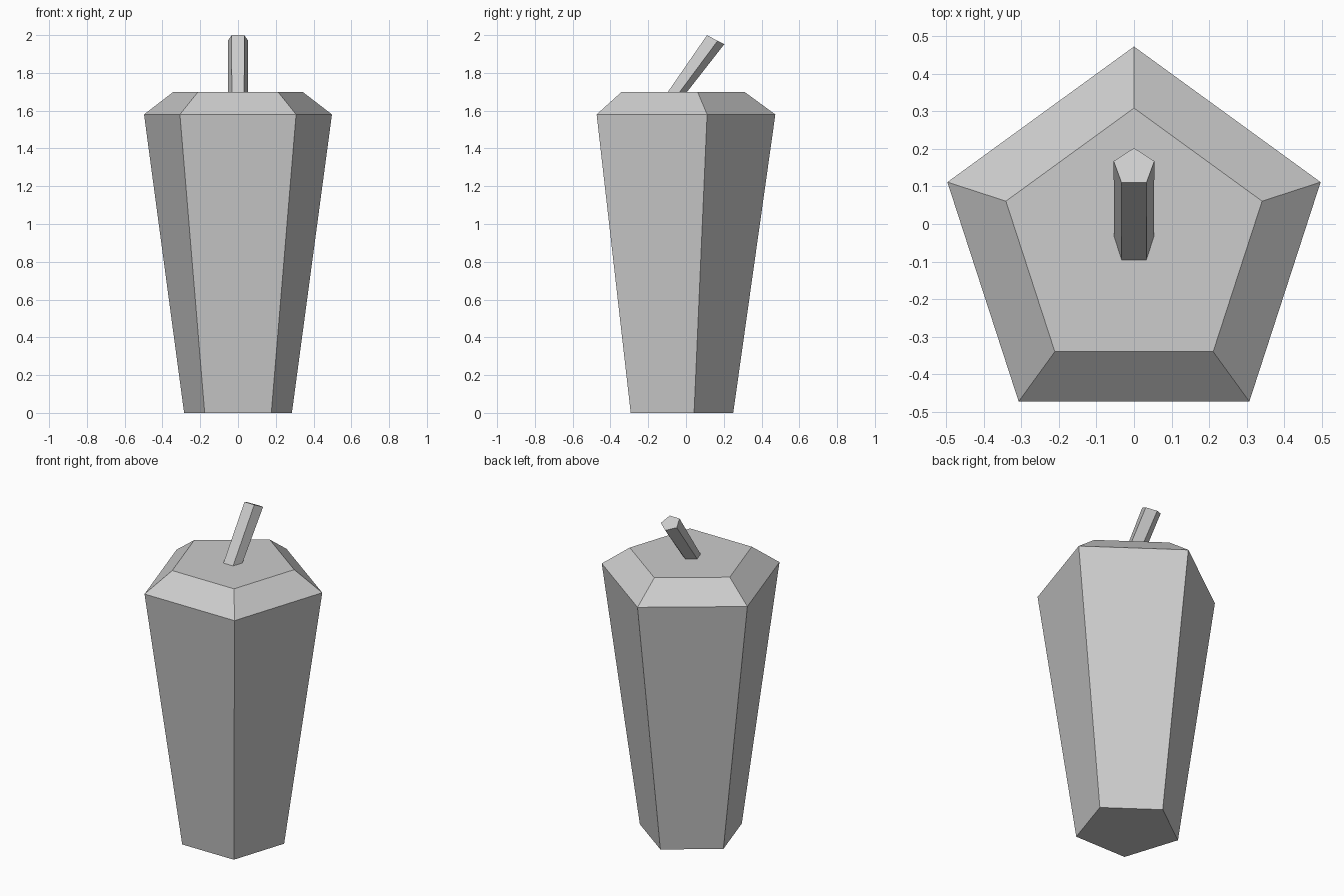
import bpy
import bmesh
from math import sin, cos, tau, radians
from mathutils import Matrix, Vector

SIDES = 5

cube = bpy.data.objects.get("Cube")
if cube:
    bpy.data.objects.remove(cube, do_unlink=True)

grey = bpy.data.materials.new("light grey")
grey.use_nodes = True
colour = (0.604, 0.604, 0.604, 1)
grey.diffuse_color = colour
grey.node_tree.nodes["Principled BSDF"].inputs["Base Color"].default_value = colour


def ring(bm, radius, y, z, tilt=0):
    """Five-sided ring with one corner towards the back, tilted about x."""
    turn = Matrix.Rotation(radians(tilt), 3, "X")
    verts = []
    for i in range(SIDES):
        a = tau * i / SIDES
        corner = turn @ Vector((-sin(a) * radius, cos(a) * radius, 0))
        verts.append(bm.verts.new(corner + Vector((0, y, z))))
    return verts


def loft(name, sections):
    """Closed flat-shaded solid through a stack of rings."""
    bm = bmesh.new()
    rings = [ring(bm, *s) for s in sections]
    for low, high in zip(rings, rings[1:]):
        for i in range(SIDES):
            j = (i + 1) % SIDES
            bm.faces.new((low[i], low[j], high[j], high[i]))
    bm.faces.new(rings[0][::-1])
    bm.faces.new(rings[-1])
    bmesh.ops.recalc_face_normals(bm, faces=bm.faces)
    mesh = bpy.data.meshes.new(name)
    bm.to_mesh(mesh)
    bm.free()
    mesh.materials.append(grey)
    obj = bpy.data.objects.new(name, mesh)
    bpy.context.collection.objects.link(obj)
    return obj


# Tapered body with a bevelled shoulder: radius, y, z
loft("body", [(0.30, -0.05, 0), (0.523, -0.05, 1.58), (0.359, -0.05, 1.70)])

# Leaning stem with a tilted tip: radius, y, z, tilt
loft("stem", [(0.056, -0.05, 1.70), (0.057, 0.152, 1.978, -27.5)])
